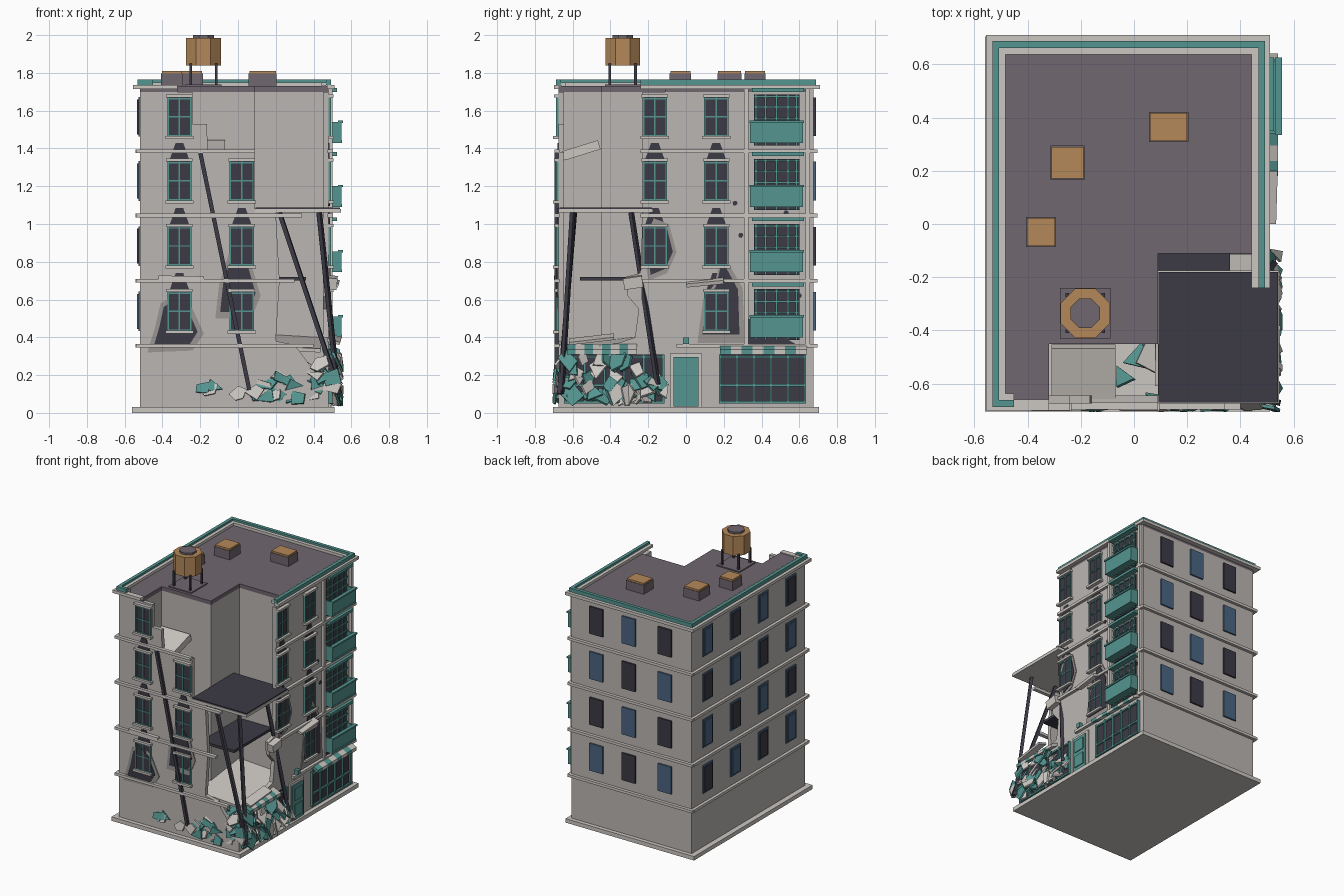
import bpy, bmesh, math, random
from mathutils import Vector, Euler

if "Cube" in bpy.data.objects:
    bpy.data.objects.remove(bpy.data.objects["Cube"])

random.seed(7)
COL = dict(wall=(.50, .47, .45), trim=(.60, .57, .54), green=(.09, .30, .28), dark=(.045, .042, .06),
           roof=(.16, .135, .16), rust=(.46, .25, .10), blue=(.07, .13, .22), rim=(.32, .30, .29))
MATS = {}
for k, c in COL.items():
    MATS[k] = bpy.data.materials.new(k)
    MATS[k].diffuse_color = (*c, 1)
PARTS = {}

# prisms are gathered per named part
def prism(name, mat, pts, off):
    bm = PARTS.setdefault((name, mat), bmesh.new() if (name, mat) not in PARTS else None)
    off = Vector(off)
    a = [bm.verts.new(p) for p in pts]
    b = [bm.verts.new(Vector(p) + off) for p in pts]
    n = len(a)
    bm.faces.new(a)
    bm.faces.new(b[::-1])
    for i in range(n):
        bm.faces.new((a[i], b[i], b[(i + 1) % n], a[(i + 1) % n]))

def box(name, mat, x0, x1, y0, y1, z0, z1):
    prism(name, mat, [(x0, y0, z0), (x1, y0, z0), (x1, y1, z0), (x0, y1, z0)], (0, 0, z1 - z0))

X0, X1, Y = -.52, .48, .675
FACE = {'front': (lambda u, z, d: (u, -Y - d, z), Vector((0, -1, 0))),
        'right': (lambda u, z, d: (X1 + d, u, z), Vector((1, 0, 0))),
        'back': (lambda u, z, d: (u, Y + d, z), Vector((0, 1, 0))),
        'left': (lambda u, z, d: (X0 - d, u, z), Vector((-1, 0, 0)))}

# outline on a facade, from depth d0 to d1 outward
def fpoly(name, mat, face, pts, d0, d1):
    f, n = FACE[face]
    prism(name, mat, [f(u, z, d0) for u, z in pts], n * (d1 - d0))

def fbox(name, mat, face, u0, u1, z0, z1, d0, d1):
    fpoly(name, mat, face, [(u0, z0), (u1, z0), (u1, z1), (u0, z1)], d0, d1)

def beam(name, mat, a, b, w):
    a, b = Vector(a), Vector(b)
    q = (b - a).to_track_quat('Z', 'Y')
    prism(name, mat, [a + q @ Vector((sx * w, sy * w, 0)) for sx, sy in ((-1, -1), (1, -1), (1, 1), (-1, 1))], b - a)

def slab(name, mat, c, size, rot):
    q, c = Euler(rot), Vector(c)
    x, y, z = (s / 2 for s in size)
    prism(name, mat, [c + q.to_matrix() @ Vector(p) for p in ((-x, -y, -z), (x, -y, -z), (x, y, -z), (-x, y, -z))],
          q.to_matrix() @ Vector((0, 0, 2 * z)))

# plinth and four outer walls, two of them broken
box('plinth', 'trim', -.56, .51, -.705, .705, 0, .03)
fpoly('front_wall', 'wall', 'front', [(-.52, .03), (.48, .03), (.48, .12), (.36, .28), (.30, .36), (.2, .38), (.22, .70),
      (.2, 1.06), (.09, 1.08), (.09, 1.38), (-.16, 1.38), (-.165, 1.53), (-.24, 1.53), (-.24, 1.7), (-.52, 1.7)], -.03, 0)
fpoly('right_wall', 'wall', 'right', [(-.645, .03), (.675, .03), (.675, 1.7), (-.23, 1.7), (-.23, 1.06), (-.24, .74),
      (-.32, .72), (-.31, .62), (-.25, .55), (-.27, .4), (-.42, .35), (-.645, .22)], -.03, 0)
fbox('back_wall', 'wall', 'back', -.52, .48, .03, 1.72, -.03, 0)
fbox('left_wall', 'wall', 'left', -.645, .645, .03, 1.72, -.03, 0)

# interior walls of the torn open corner
box('inner_wall', 'wall', .07, .45, -.11, -.08, .03, 1.7)
box('inner_wall', 'wall', .06, .09, -.45, -.08, .03, 1.7)
box('inner_wall', 'wall', -.32, .09, -.45, -.42, .03, 1.7)
box('inner_wall', 'wall', -.35, -.32, -.645, -.42, .03, 1.7)

# broken floors
box('hanging_floor', 'trim', .09, .545, -.675, -.175, 1.06, 1.08)
box('hanging_floor_top', 'dark', .092, .54, -.67, -.18, 1.08, 1.088)
box('second_floor', 'dark', .09, .36, -.56, -.11, .70, .72)
slab('first_floor', 'trim', (.26, -.36, .37), (.36, .5, .02), (.12, .06, 0))
slab('fallen_floor', 'trim', (-.19, -.555, 1.39), (.24, .2, .05), (.3, 0, 0))

# roof, cornice, parapet
L = [(-.52, -.675), (-.32, -.675), (-.32, -.45), (.09, -.45), (.09, -.11), (.48, -.11), (.48, .675), (-.52, .675)]
prism('roof', 'roof', [(x, y, 1.70) for x, y in L], (0, 0, .03))
for nm, m, o, w, z0, z1 in (('cornice', 'trim', .035, .04, 1.715, 1.737), ('parapet', 'green', .012, .025, 1.735, 1.765),
                            ('parapet_lining', 'trim', -.013, .025, 1.73, 1.75)):
    xa, xb, yb = X0 - o, X1 + min(o, .03), Y + o
    box(nm, m, xa, xa + w, -Y - min(o, .025), yb, z0, z1)
    box(nm, m, xa + w, xb - w, yb - w, yb, z0, z1)
    box(nm, m, xb - w, xb, -.24, yb, z0, z1)
    ya = -Y - min(o, .025)
    box(nm, m, xa + w, -.32 if nm == 'cornice' else -.45, ya, ya + w, z0, z1)

# storey bands
ROWS = [.355, .70, 1.045, 1.385]
for z, fe, rs in zip(ROWS, (.40, .30, .34, .09), (-.05, -.32, -.24, -.24)):
    for face, a, b in (('front', -.54, fe), ('right', rs, .695), ('back', -.54, .50), ('left', -.675, .675)):
        fbox('storey_band', 'trim', face, a, b, z - .01, z + .01, -.005, .022)

# windows
def window(face, u, zb, soot=True):
    a, b, lo, hi = u - .06, u + .06, zb + .08, zb + .285
    fbox('window_glass', 'dark', face, a, b, lo, hi, 0, .006)
    for p in (a - .004, u - .004, b - .004):
        fbox('window_frame', 'green', face, p, p + .008, lo, hi, 0, .013)
    for z in (lo, lo + .1, hi - .01):
        fbox('window_frame', 'green', face, a, b, z, z + .007, 0, .012)
    fbox('window_lintel', 'trim', face, u - .07, u + .07, hi, hi + .016, 0, .025)
    fbox('window_sill', 'trim', face, u - .075, u + .075, lo - .016, lo, 0, .028)
    if soot:
        fpoly('soot', 'dark', face, [(u - .05, hi + .016), (u + .05, hi + .016), (u + .02, hi + .10), (u - .02, hi + .10)], 0, .005)

for i, z in enumerate(ROWS):
    window('front', -.31, z, i < 3)
    if i < 3:
        window('front', .02, z, i < 2)
    window('right', .16, z, i < 3)
    if i > 0:
        window('right', -.165, z, i < 3)
    # plain windows on the back and left
    for j, u in enumerate((.27, .0, -.30)):
        fbox('back_window', 'blue' if (i + j) % 2 == 0 else 'dark', 'back', u - .055, u + .055, z + .08, z + .285, 0, .012)
    for j, u in enumerate((.49, .16, -.17, -.5)):
        m = 'blue' if (i + j) % 2 else 'dark'
        fbox('left_window_rim', 'blue', 'left', u - .058, u + .058, z + .078, z + .288, 0, .008)
        fbox('left_window', m, 'left', u - .045, u + .045, z + .09, z + .275, 0, .014)
    # balcony bay
    fbox('bay_glass', 'dark', 'right', .36, .60, z + .03, z + .30, 0, .008)
    for u in (.37, .42, .48, .54, .585):
        fbox('bay_frame', 'green', 'right', u - .005, u + .005, z + .03, z + .30, 0, .016)
    for h in (.17, .23, .285):
        fbox('bay_frame', 'green', 'right', .36, .60, z + h, z + h + .009, 0, .016)
    fbox('bay_lintel', 'green', 'right', .35, .625, z + .315, z + .335, 0, .045)
    for u in (.32, .645):
        fbox('bay_pilaster', 'trim', 'right', u - .012, u + .012, z + .01, z + .335, 0, .02)
    fbox('balcony_floor', 'green', 'right', .34, .62, z + .045, z + .06, 0, .07)
    fbox('balcony_rail', 'green', 'right', .34, .62, z + .05, z + .155, .055, .068)
    fbox('balcony_cap', 'green', 'right', .335, .625, z + .15, z + .162, .05, .076)
    for u in (.34, .61):
        fbox('balcony_side', 'green', 'right', u, u + .01, z + .05, z + .155, 0, .06)

# blasted holes with broken rim
def hole(face, pts):
    cu, cz = (sum(p[i] for p in pts) / len(pts) for i in (0, 1))
    fpoly('hole_rim', 'rim', face, pts, 0, .006)
    fpoly('hole', 'dark', face, [(cu + (u - cu) * .78, cz + (z - cz) * .82) for u, z in pts], 0, .010)

hole('front', [(-.48, .32), (-.24, .33), (-.18, .42), (-.25, .57), (-.33, .63), (-.41, .58), (-.44, .45)])
hole('front', [(-.12, .50), (.07, .50), (.12, .62), (.06, .82), (0, .90), (-.05, .84), (-.10, .68)])
hole('right', [(-.2, .70), (-.1, .74), (-.05, .85), (-.09, 1.0), (-.17, 1.03), (-.23, .9)])
hole('right', [(.06, .37), (.31, .37), (.3, .66), (.22, .80), (.19, .84), (.15, .68), (.09, .60)])
fpoly('hole', 'dark', 'right', [(.31, .365), (.58, .365), (.5, .41), (.33, .5)], 0, .006)
for u, z in ((.26, 1.11), (.29, .94), (.53, 1.06), (.6, .62)):
    fpoly('bullet_hole', 'dark', 'right', [(u + .014 * math.cos(k), z + .014 * math.sin(k)) for k in (0, 1, 2, 3, 4, 5)], 0, .006)

# shop fronts, door, awnings
def shop(a, b):
    fbox('shop_glass', 'dark', 'right', a, b, .05, .31, 0, .008)
    n = 5
    for i in range(n + 1):
        u = a + (b - a) * i / n
        fbox('shop_frame', 'green', 'right', u - .006, u + .006, .05, .31, 0, .02)
    for z in (.05, .14, .29):
        fbox('shop_frame', 'green', 'right', a, b, z, z + .012, 0, .02)

shop(.18, .63)
shop(-.64, -.12)
for a, b in ((.18, .64), (-.63, -.26)):
    for i in range(8):
        u0, w = a + (b - a) * i / 8, (b - a) / 8
        prism('awning', 'trim' if i % 2 else 'green', [(X1, u0, .365), (X1 + .06, u0, .335), (X1 + .06, u0, .31), (X1, u0, .34)], (0, w, 0))
fbox('door_frame', 'trim', 'right', -.085, .085, .03, .315, 0, .012)
fbox('door', 'green', 'right', -.065, .065, .035, .295, 0, .02)
for z in (.06, .18):
    fbox('door_panel', 'green', 'right', -.045, .045, z, z + .09, 0, .026)
fbox('lamp', 'green', 'right', -.015, .015, .365, .40, 0, .03)

# leaning steel props
for a, b in (((-.2, -.685, 1.38), (.06, -.685, .12)), ((.22, -.59, 1.06), (.54, -.67, .1)),
             ((.43, -.29, 1.06), (.525, -.15, .15)), ((.43, -.60, 1.06), (.53, -.66, .1))):
    beam('steel_prop', 'dark', a, b, .011)

# loose fragments on the facades
slab('loose_band', 'trim', (.51, .10, .69), (.05, .2, .02), (.1, .3, 0))
slab('loose_band', 'trim', (-.30, -.685, .715), (.24, .03, .02), (0, .02, 0))
slab('loose_band', 'trim', (.5, -.28, .69), (.05, .1, .06), (.15, .1, 0))
slab('loose_band', 'trim', (.51, -.5, .39), (.07, .24, .015), (.12, .3, 0))

# rubble heap of tilted shards
def shard(c, r, rot):
    q, n = Euler(rot).to_matrix(), random.choice((3, 4, 4, 5))
    t = random.random() * 6
    pts = []
    for i in range(n):
        k = t + (i + random.uniform(-.25, .25)) * math.tau / n
        p = Vector(c) + q @ Vector((r * math.cos(k), r * .75 * math.sin(k), 0))
        pts.append(Vector((min(p.x, .55), max(p.y, -.695), max(p.z, .035))))
    m = random.choice(('green', 'green', 'trim'))
    prism('rubble', m, pts, q @ Vector((0, 0, .012)))

R = random.uniform
for i in range(46):
    y = R(-.66, -.1)
    shard((R(.49, .53), y, R(.06, .30 if y < -.2 else .2)), R(.04, .085), (R(-.6, .6), R(.7, 1.5), R(-.5, .5)))
for i in range(34):
    x = R(.06, .52)
    shard((x, R(-.69, -.64), R(.06, .12 + .42 * max(x - .05, 0))), R(.04, .08), (R(.8, 1.6), R(-.5, .5), R(-.4, .4)))
for i in range(26):
    shard((R(-.05, .46), R(-.62, -.15), R(.05, .22)), R(.05, .1), (R(-.7, .7), R(-.7, .7), R(0, 3)))
for x in (-.18, -.13, -.15, .0):
    shard((x, -.685, R(.1, .15)), .05, (R(1.2, 1.6), R(-.5, .5), 0))

# roof vents
for x, y, w, d in ((-.25, .23, .12, .12), (.13, .365, .14, .105), (-.35, -.03, .105, .105)):
    box('vent_box', 'roof', x - w / 2 - .004, x + w / 2 + .004, y - d / 2 - .004, y + d / 2 + .004, 1.73, 1.797)
    box('vent_cap', 'rust', x - w / 2, x + w / 2, y - d / 2, y + d / 2, 1.797, 1.81)

# water tank
tx, ty = -.183, -.335
def drum(name, mat, r, z0, z1):
    prism(name, mat, [(tx + r * math.cos((i + .5) * math.pi / 4), ty + r * math.sin((i + .5) * math.pi / 4), z0) for i in range(8)], (0, 0, z1 - z0))
box('tank_base', 'roof', tx - .095, tx + .095, ty - .095, ty + .095, 1.73, 1.738)
for sx in (-1, 1):
    for sy in (-1, 1):
        beam('tank_leg', 'dark', (tx + sx * .068, ty + sy * .068, 1.73), (tx + sx * .068, ty + sy * .068, 1.85), .007)
drum('tank', 'rust', .1, 1.84, 1.985)
drum('tank_lid', 'roof', .06, 1.985, 2.0)

# turn gathered parts into objects
for (name, mat), bm in PARTS.items():
    bmesh.ops.recalc_face_normals(bm, faces=bm.faces[:])
    me = bpy.data.meshes.new(name)
    bm.to_mesh(me)
    bm.free()
    me.materials.append(MATS[mat])
    bpy.context.collection.objects.link(bpy.data.objects.new(name, me))

for m in bpy.data.materials:
    if m.users and not m.is_grease_pencil:
        m.use_nodes = True
        m.node_tree.nodes["Principled BSDF"].inputs["Base Color"].default_value = m.diffuse_color
